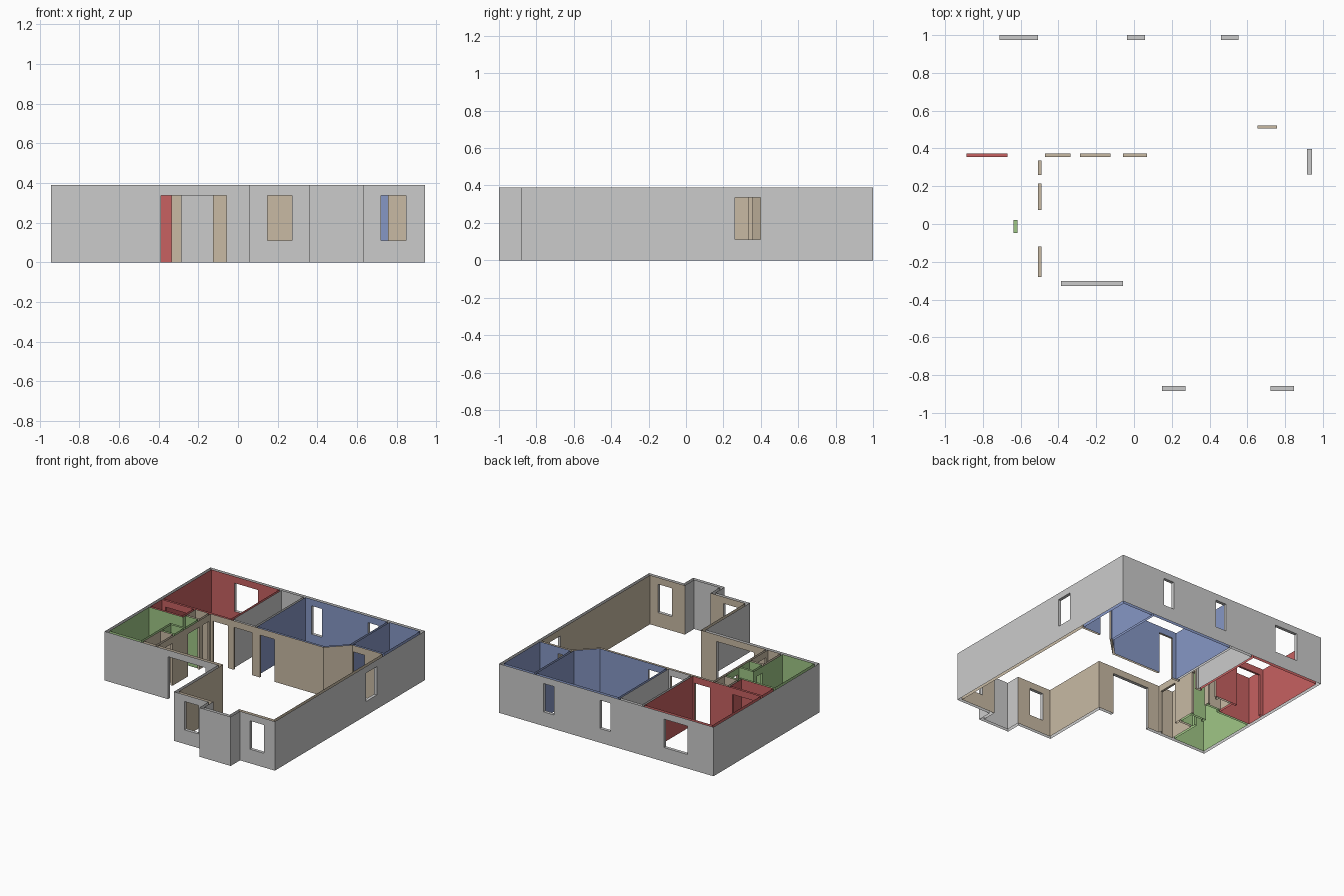
import bpy, bmesh

if "Cube" in bpy.data.objects:
    bpy.data.objects.remove(bpy.data.objects["Cube"])

H, HEAD, SILL = 0.39, 0.337, 0.112


def material(name, rgb):
    m = bpy.data.materials.new(name)
    m.diffuse_color = (*rgb, 1)
    m.use_nodes = True
    m.node_tree.nodes["Principled BSDF"].inputs["Base Color"].default_value = m.diffuse_color
    return m


TAN = material("tan", (0.58, 0.49, 0.37))
RED = material("red", (0.57, 0.12, 0.12))
BLUE = material("blue", (0.24, 0.31, 0.56))
GREEN = material("green", (0.35, 0.57, 0.24))

# Openings: name, run axis (0=x, 1=y), run start/end, wall faces, bottom, material
OPENINGS = [
    ("back_window_left", 0, -0.712, -0.508, 0.975, 1.0, SILL, None),
    ("back_window_middle", 0, -0.038, 0.057, 0.975, 1.0, SILL, None),
    ("back_window_right", 0, 0.46, 0.552, 0.975, 1.0, SILL, None),
    ("side_window", 1, 0.263, 0.398, 0.917, 0.942, SILL, None),
    ("front_window_left", 0, 0.148, 0.272, -0.883, -0.858, SILL, None),
    ("front_window_right", 0, 0.722, 0.846, -0.883, -0.858, SILL, None),
    ("main_entrance", 0, -0.387, -0.057, -0.327, -0.301, 0, None),
    ("wardrobe_door", 0, -0.887, -0.67, 0.355, 0.372, 0, RED),
    ("red_room_door", 0, -0.47, -0.335, 0.355, 0.372, 0, TAN),
    ("store_door", 0, -0.285, -0.125, 0.355, 0.372, 0, TAN),
    ("blue_room_door", 0, -0.057, 0.07, 0.355, 0.372, 0, TAN),
    ("small_bath_door", 0, 0.655, 0.757, 0.505, 0.522, 0, TAN),
    ("hall_closet_door", 1, 0.26, 0.335, -0.508, -0.49, 0, TAN),
    ("green_room_door", 1, 0.075, 0.215, -0.508, -0.49, 0, TAN),
    ("coat_closet_door", 1, -0.28, -0.12, -0.508, -0.49, 0, TAN),
    ("linen_door", 1, -0.048, 0.022, -0.637, -0.618, 0, GREEN),
]


def make_object(name, quads, mat):
    bm = bmesh.new()
    for q in quads:
        bm.faces.new([bm.verts.new(p) for p in q])
    bmesh.ops.remove_doubles(bm, verts=bm.verts, dist=1e-5)
    me = bpy.data.meshes.new(name)
    bm.to_mesh(me)
    bm.free()
    if mat:
        me.materials.append(mat)
    bpy.context.collection.objects.link(bpy.data.objects.new(name, me))


def strip(a, b, z0, z1):
    return [(*a, z0), (*b, z0), (*b, z1), (*a, z1)]


def wall_sheet(name, pts, mat=None, closed=True):
    """Vertical sheet along a path, facing right of travel, cut by openings."""
    quads = []
    ends = pts[1:] + pts[:1] if closed else pts[1:]
    for a, b in zip(pts, ends):
        cuts = []
        for _, ax, r0, r1, p0, p1, z0, _ in OPENINGS:
            o = 1 - ax
            lo, hi = sorted((a[ax], b[ax]))
            on_face = abs(a[o] - b[o]) < 1e-6 and min(abs(a[o] - p0), abs(a[o] - p1)) < 1e-4
            if on_face and lo <= r0 and r1 <= hi:
                e = []
                for r in (r0, r1):
                    p = [a[0], a[1]]
                    p[ax] = r
                    e.append(tuple(p))
                if b[ax] < a[ax]:
                    e.reverse()
                cuts.append((abs(e[0][ax] - a[ax]), e, z0))
        at = a
        for _, e, z0 in sorted(cuts):
            quads.append(strip(at, e[0], 0, H))
            quads.append(strip(e[0], e[1], HEAD, H))
            if z0:
                quads.append(strip(e[0], e[1], 0, z0))
            at = e[1]
        quads.append(strip(at, b, 0, H))
    make_object(name, quads, mat)


def rect(x0, x1, y0, y1):
    return [(x0, y0), (x0, y1), (x1, y1), (x1, y0)]


# Outer shell with front bay
wall_sheet("outer_walls", [
    (-0.942, -0.327), (0.056, -0.327), (0.056, -0.883), (0.36, -0.883),
    (0.36, -1), (0.636, -1), (0.636, -0.883), (0.942, -0.883),
    (0.942, 1), (-0.942, 1)])

# Living space and the inside of its bay
wall_sheet("living_room_walls", [
    (0.385, -0.858), (0.081, -0.858), (0.081, -0.301), (-0.49, -0.301),
    (-0.49, 0.355), (0.503, 0.355), (0.653, 0.505), (0.917, 0.505),
    (0.917, -0.858), (0.611, -0.858)], TAN, closed=False)
wall_sheet("bay_inner_walls", [
    (0.611, -0.858), (0.611, -0.975), (0.385, -0.975), (0.385, -0.858)],
    closed=False)

# Back rooms
wall_sheet("red_room_walls", rect(-0.917, -0.32, 0.372, 0.975), RED)
wall_sheet("wardrobe_walls", rect(-0.917, -0.638, 0.213, 0.355), RED)
wall_sheet("store_walls", rect(-0.302, -0.108, 0.372, 0.975))
wall_sheet("blue_room_walls", [
    (-0.09, 0.372), (-0.09, 0.975), (0.63, 0.975), (0.63, 0.506), (0.496, 0.372)], BLUE)
wall_sheet("small_bath_walls", rect(0.648, 0.917, 0.522, 0.975), BLUE)

# Green room and the closets beside the hall
wall_sheet("green_room_walls", [
    (-0.917, -0.301), (-0.917, 0.196), (-0.62, 0.196), (-0.62, 0.225),
    (-0.508, 0.225), (-0.508, 0.06), (-0.637, 0.06), (-0.637, -0.301)], GREEN)
wall_sheet("linen_walls", rect(-0.618, -0.508, -0.07, 0.043), GREEN)
wall_sheet("hall_closet_walls", rect(-0.62, -0.508, 0.242, 0.355), TAN)
wall_sheet("coat_closet_walls", rect(-0.618, -0.508, -0.301, -0.088), TAN)

# Reveals lining every opening
for name, ax, r0, r1, p0, p1, z0, mat in OPENINGS:
    def pt(r, p, z):
        return (r, p, z) if ax == 0 else (p, r, z)
    ring = [(r0, z0), (r0, HEAD), (r1, HEAD), (r1, z0)]
    edges = list(zip(ring, ring[1:] + ring[:1]))[:4 if z0 else 3]
    quads = []
    for (ra, za), (rb, zb) in edges:
        q = [pt(ra, p0, za), pt(rb, p0, zb), pt(rb, p1, zb), pt(ra, p1, za)]
        quads.append(q[::-1] if ax == 0 else q)
    make_object(name + "_reveal", quads, mat)
